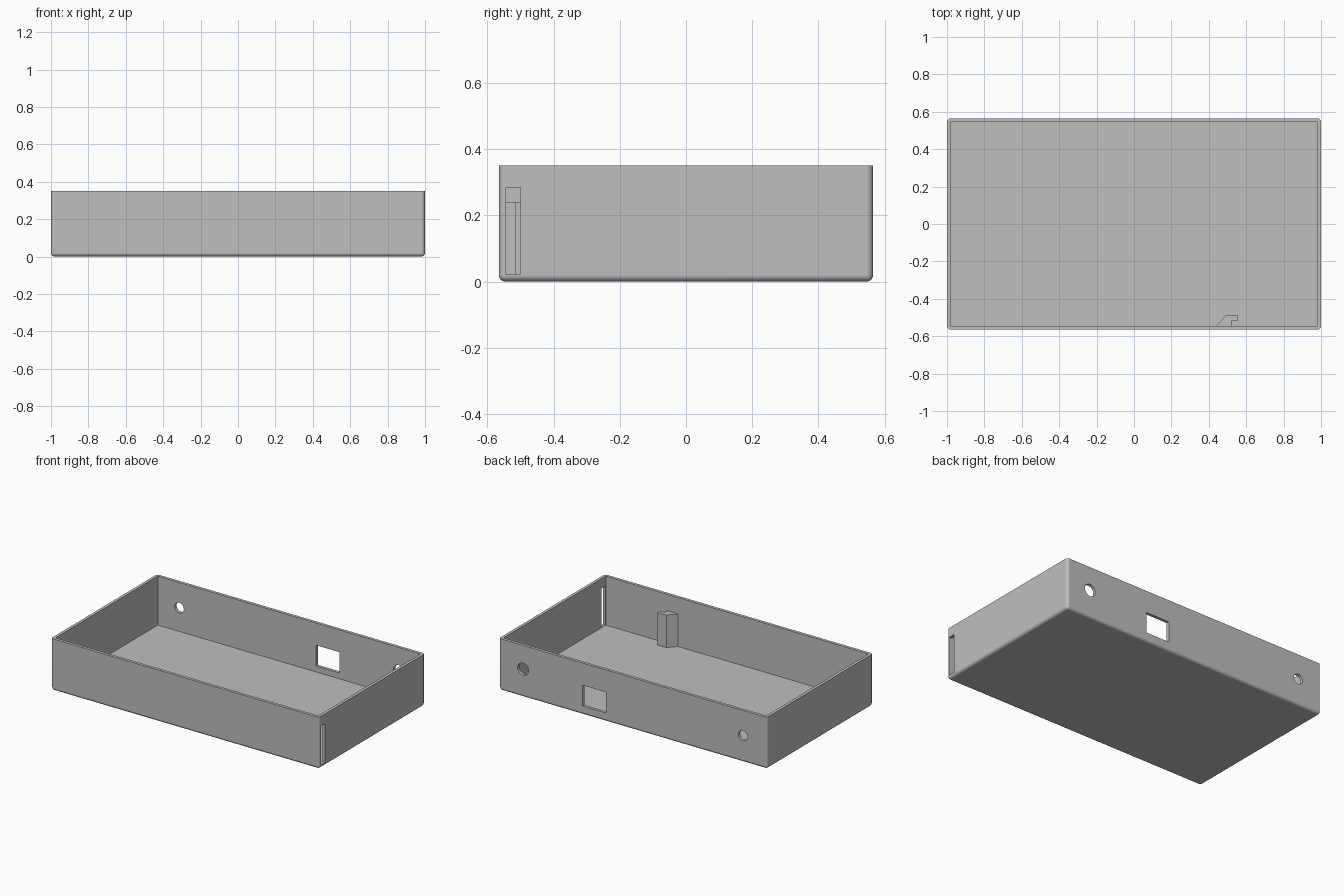
import bpy, bmesh, math
from mathutils import Matrix, Vector

default = bpy.data.objects.get("Cube")
if default:
    bpy.data.objects.remove(default, do_unlink=True)

HALF_X, HALF_Y, HEIGHT, WALL, ROUND = 1.0, 0.565, 0.35, 0.02, 0.02

grey = bpy.data.materials.new("plain grey")
grey.use_nodes = True
colour = (0.52, 0.52, 0.52, 1)
grey.diffuse_color = colour
grey.node_tree.nodes["Principled BSDF"].inputs["Base Color"].default_value = colour


def to_object(name, bm):
    bmesh.ops.recalc_face_normals(bm, faces=bm.faces[:])
    mesh = bpy.data.meshes.new(name)
    bm.to_mesh(mesh)
    bm.free()
    mesh.materials.append(grey)
    obj = bpy.data.objects.new(name, mesh)
    bpy.context.collection.objects.link(obj)
    return obj


def box_mesh(low, high):
    low, high = Vector(low), Vector(high)
    bm = bmesh.new()
    place = Matrix.Translation((low + high) / 2) @ Matrix.Diagonal((*(high - low), 1))
    bmesh.ops.create_cube(bm, size=1, matrix=place)
    return bm


def round_cutter(x, z, radius):
    bm = bmesh.new()
    place = Matrix.Translation((x, HALF_Y, z)) @ Matrix.Rotation(math.pi / 2, 4, "X")
    bmesh.ops.create_cone(bm, cap_ends=True, segments=32, radius1=radius,
                          radius2=radius, depth=0.1, matrix=place)
    return to_object("round_cutter", bm)


# Outer block, rounded on every edge except the open rim
bm = box_mesh((-HALF_X, -HALF_Y, 0), (HALF_X, HALF_Y, HEIGHT))
edges = [e for e in bm.edges if any(v.co.z < HEIGHT / 2 for v in e.verts)]
bmesh.ops.bevel(bm, geom=edges, offset=ROUND, segments=5, profile=0.5, affect="EDGES")
tray = to_object("tray", bm)

# Cavity, ports in the back wall, and slot in the left end wall
inner_x, inner_y = HALF_X - WALL, HALF_Y - WALL
cutters = [
    to_object("cavity_cutter", box_mesh((-inner_x, -inner_y, WALL), (inner_x, inner_y, 1))),
    to_object("port_cutter", box_mesh((0.2, 0.53, 0.06), (0.375, 0.6, 0.2))),
    to_object("slot_cutter", box_mesh((0.97, 0.001 - inner_y, 0.022), (1.1, -0.5, 0.285))),
    round_cutter(0.82, 0.19, 0.041),
    round_cutter(-0.82, 0.18, 0.034),
]
bpy.context.view_layer.objects.active = tray
tray.select_set(True)
for cutter in cutters:
    cutter.hide_render = True
    cut = tray.modifiers.new("cut", "BOOLEAN")
    cut.operation, cut.solver, cut.object = "DIFFERENCE", "EXACT", cutter
    bpy.ops.object.modifier_apply(modifier=cut.name)
    bpy.data.objects.remove(cutter, do_unlink=True)
bpy.ops.object.shade_smooth_by_angle(angle=math.radians(35))
tray.modifiers.new("clean_shading", "WEIGHTED_NORMAL").keep_sharp = True

# Hooked post standing against the inside of the front wall
outline = [(0.44, -0.55), (0.44, -0.545), (0.49, -0.49), (0.555, -0.49),
           (0.555, -0.515), (0.52, -0.515), (0.52, -0.55)]
bm = bmesh.new()
base = bm.faces.new([bm.verts.new((x, y, WALL - 0.005)) for x, y in outline])
top = bmesh.ops.extrude_face_region(bm, geom=[base])
bmesh.ops.translate(bm, vec=(0, 0, 0.24 - WALL + 0.005),
                    verts=[g for g in top["geom"] if isinstance(g, bmesh.types.BMVert)])
to_object("hooked_post", bm)
